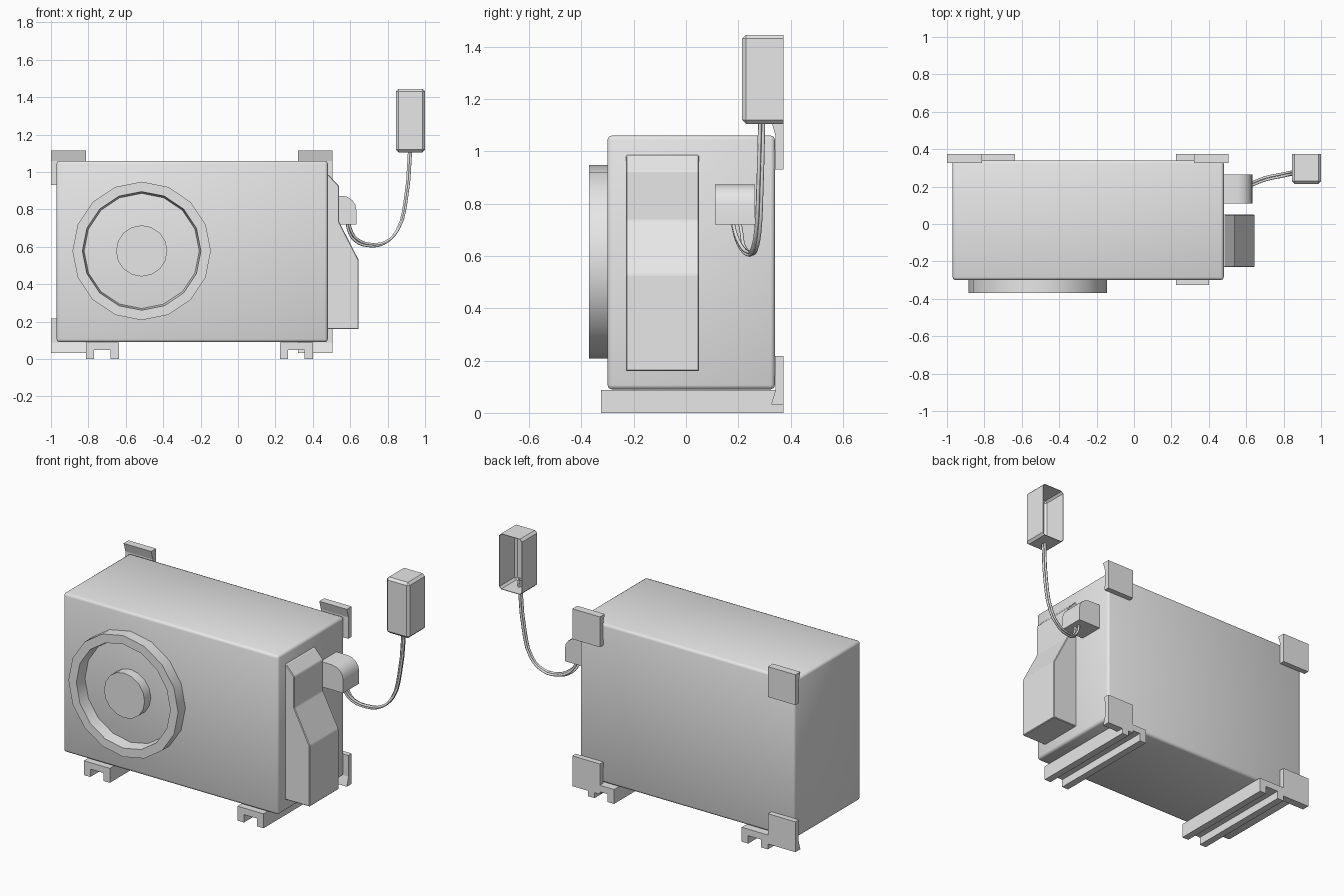
import bpy, bmesh, math
from mathutils import Vector

if "Cube" in bpy.data.objects:
    bpy.data.objects.remove(bpy.data.objects["Cube"], do_unlink=True)

grey = bpy.data.materials.new("light_grey")
grey.use_nodes = True
grey.diffuse_color = (0.8, 0.8, 0.8, 1)
grey.node_tree.nodes["Principled BSDF"].inputs["Base Color"].default_value = (0.8, 0.8, 0.8, 1)


def finish(name, bm, angle=30):
    """Turn a bmesh into a shaded object."""
    bmesh.ops.recalc_face_normals(bm, faces=bm.faces)
    mesh = bpy.data.meshes.new(name)
    bm.to_mesh(mesh)
    bm.free()
    obj = bpy.data.objects.new(name, mesh)
    bpy.context.collection.objects.link(obj)
    mesh.materials.append(grey)
    if angle:
        bpy.ops.object.select_all(action='DESELECT')
        obj.select_set(True)
        bpy.context.view_layer.objects.active = obj
        bpy.ops.object.shade_smooth_by_angle(angle=math.radians(angle))
    return obj


def box_bm(lo, hi):
    bm = bmesh.new()
    bmesh.ops.create_cube(bm, size=1)
    lo, hi = Vector(lo), Vector(hi)
    for v in bm.verts:
        v.co = (lo + hi) / 2 + v.co * (hi - lo)
    return bm


def prism(name, points, place, start, end, bevel=0, angle=0):
    """Extrude a 2D profile; place(a, b, t) maps it into space."""
    bm = bmesh.new()
    face = bm.faces.new([bm.verts.new(place(a, b, start)) for a, b in points])
    step = Vector(place(0, 0, end)) - Vector(place(0, 0, start))
    out = bmesh.ops.extrude_face_region(bm, geom=[face], use_keep_orig=True)
    moved = [g for g in out["geom"] if isinstance(g, bmesh.types.BMVert)]
    bmesh.ops.translate(bm, verts=moved, vec=step)
    if bevel:
        bmesh.ops.recalc_face_normals(bm, faces=bm.faces)
        bmesh.ops.bevel(bm, geom=bm.edges[:], offset=bevel, segments=1, affect='EDGES')
    return finish(name, bm, angle)


def lathe(name, profile, centre, sides, closed):
    """Spin (radius, y) points about the fan axis."""
    bm = bmesh.new()
    rings = []
    for r, y in profile:
        turns = [math.tau * i / sides for i in range(sides)]
        rings.append([bm.verts.new((centre[0] + r * math.sin(t), y,
                                    centre[1] + r * math.cos(t))) for t in turns])
    for a, b in zip(rings, rings[1:]):
        for i in range(sides):
            j = (i + 1) % sides
            bm.faces.new((a[i], a[j], b[j], b[i]))
    if closed:
        bm.faces.new(rings[-1])
    return finish(name, bm)


def along_y(a, b, t):
    return (a, t, b)


def along_x(a, b, t):
    return (t, a, b)


# Main cabinet with softened edges
bm = box_bm((-0.97, -0.30, 0.09), (0.48, 0.34, 1.06))
bmesh.ops.bevel(bm, geom=bm.edges[:], offset=0.016, segments=2, profile=0.5, affect='EDGES')
finish("cabinet", bm, 60)

# Fan surround and hub
fan = (-0.515, 0.578)
lathe("fan_ring", [(0.37, -0.29), (0.37, -0.37), (0.317, -0.37), (0.307, -0.295)], fan, 16, False)
lathe("fan_hub", [(0.137, -0.295), (0.137, -0.36)], fan, 16, True)

# Channel feet
for name, x in (("right_foot", -0.725), ("left_foot", 0.312)):
    half = [(0.044, 0.048), (0.044, 0), (0.088, 0), (0.088, 0.088)]
    outline = [(x + a, z) for a, z in half] + [(x - a, z) for a, z in reversed(half)]
    prism(name, outline, along_y, -0.325, 0.373)

# Flared corner brackets on the back
for side, x in (("right", -1.0), ("left", 0.32)):
    for level, edge, up in (("upper", 1.115, 1), ("lower", 0.033, -1)):
        profile = [(0.373, 0), (0.373, -0.185), (0.34, -0.185), (0.342, -0.055), (0.326, 0)]
        prism(f"{side}_{level}_bracket", [(y, edge + up * d) for y, d in profile],
              along_x, x, x + 0.186)

# Tapered service cover on the side
prism("service_cover", [(0.47, 0.985), (0.485, 0.985), (0.54, 0.925), (0.54, 0.735),
                        (0.645, 0.53), (0.645, 0.16), (0.47, 0.16)],
      along_y, -0.23, 0.05, bevel=0.004)

# Rounded cable hood
arc = [(0.555 + 0.078 * math.sin(t), 0.795 + 0.078 * math.cos(t))
       for t in (math.pi / 2 * i / 4 for i in range(5))]
prism("cable_hood", [(0.47, 0.873)] + arc + [(0.633, 0.72), (0.47, 0.72)],
      along_y, 0.11, 0.264, angle=30)

# Control box: thin shell, open at the back
bm = box_bm((0.845, 0.215, 1.105), (1.0, 0.373, 1.445))
back = [f for f in bm.faces if f.calc_center_median().y > 0.37]
bmesh.ops.delete(bm, geom=back, context='FACES')
edges = [e for e in bm.edges if len(e.link_faces) == 2]
bmesh.ops.bevel(bm, geom=edges, offset=0.014, segments=1, affect='EDGES')
control = finish("control_box", bm, 0)
shell = control.modifiers.new("Shell", 'SOLIDIFY')
shell.thickness = 0.004
shell.offset = -1

# Bundle of three cables from hood to control box
route = [(0.585, 0.185, 0.75), (0.597, 0.195, 0.69), (0.63, 0.212, 0.638), (0.70, 0.24, 0.61),
         (0.785, 0.258, 0.622), (0.853, 0.272, 0.69), (0.897, 0.28, 0.85), (0.922, 0.288, 1.15)]
for n in range(3):
    turn = math.tau * n / 3
    curve = bpy.data.curves.new(f"cable_{n + 1}", 'CURVE')
    curve.dimensions = '3D'
    curve.bevel_depth = 0.007
    curve.bevel_resolution = 1
    curve.resolution_u = 3
    curve.use_fill_caps = True
    spline = curve.splines.new('BEZIER')
    spline.bezier_points.add(len(route) - 1)
    for i, (point, p) in enumerate(zip(spline.bezier_points, route)):
        spread = 0.017 if i < 2 else 0.009
        point.co = Vector(p) + Vector((0.006 * math.sin(turn), spread * math.cos(turn),
                                       0.006 * math.sin(turn)))
        point.handle_left_type = point.handle_right_type = 'AUTO'
    curve.materials.append(grey)
    bpy.context.collection.objects.link(bpy.data.objects.new(f"cable_{n + 1}", curve))
